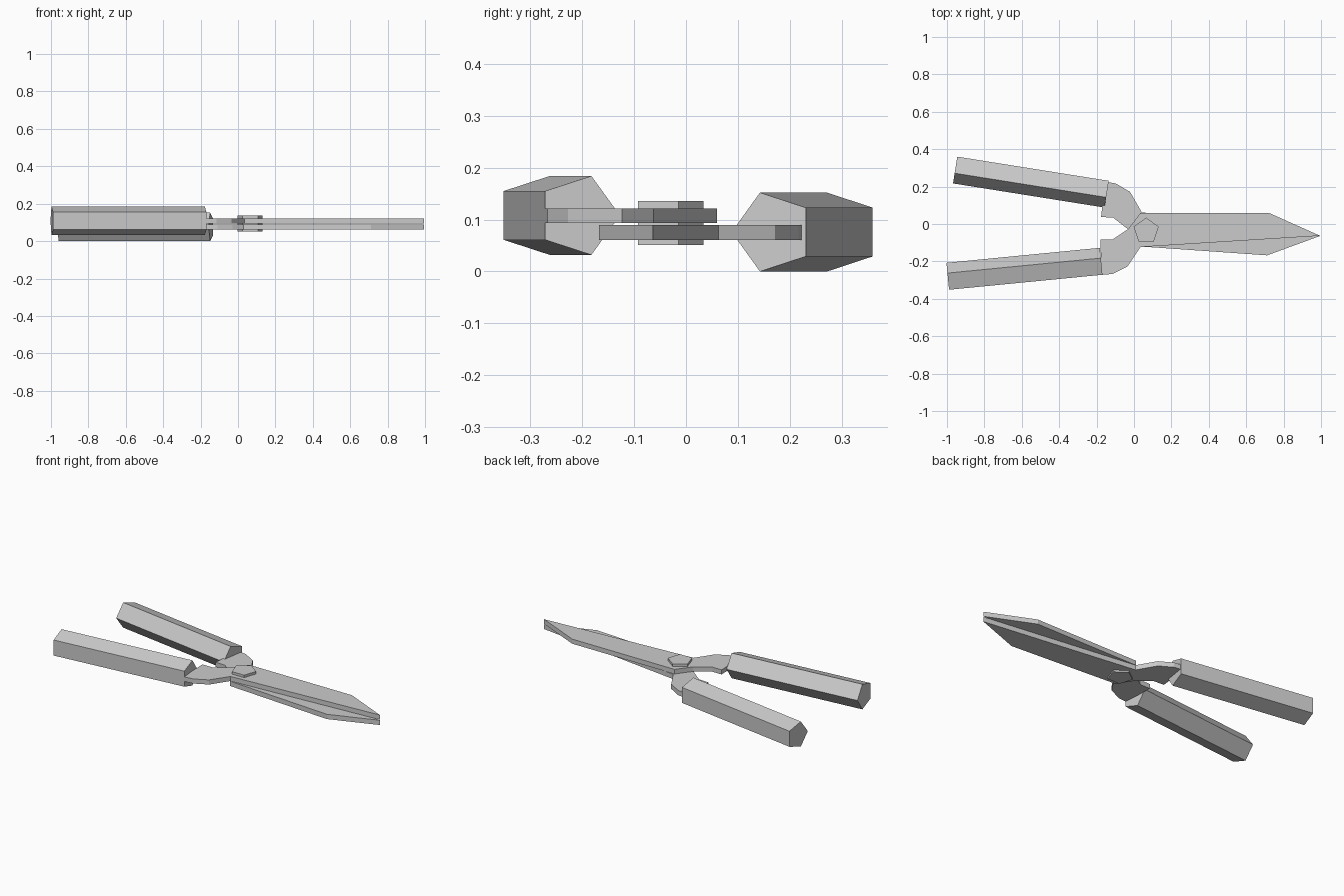
import bpy, bmesh
from math import sin, cos, radians, pi
from mathutils import Vector

if "Cube" in bpy.data.objects:
    bpy.data.objects.remove(bpy.data.objects["Cube"])

PIVOT = Vector((0.065, -0.031))
AXIS = radians(-2)            # closing axis of the two blades


def loft(name, a, b):
    """Closed prism between two matching rings of points."""
    bm = bmesh.new()
    va = [bm.verts.new(p) for p in a]
    vb = [bm.verts.new(p) for p in b]
    bm.faces.new(va)
    bm.faces.new(vb)
    n = len(va)
    for i in range(n):
        j = (i + 1) % n
        bm.faces.new((va[i], va[j], vb[j], vb[i]))
    bmesh.ops.recalc_face_normals(bm, faces=bm.faces)
    me = bpy.data.meshes.new(name)
    bm.to_mesh(me)
    bm.free()
    ob = bpy.data.objects.new(name, me)
    bpy.context.collection.objects.link(ob)
    return ob


def plate(name, outline, z0, z1):
    return loft(name, [(x, y, z0) for x, y in outline],
                [(x, y, z1) for x, y in outline])


def mirrored(p):
    """Reflect a point across the closing axis."""
    d = Vector(p) - PIVOT
    c, s = cos(2 * AXIS), sin(2 * AXIS)
    return PIVOT.x + c * d.x + s * d.y, PIVOT.y + s * d.x - c * d.y


def handle(name, near, far, z, side, r=0.08):
    """Five-sided grip with one ridge facing the closing axis."""
    d = (Vector(near) - Vector(far)).normalized()
    n = Vector((-d.y, d.x, 0)) * side
    up = Vector((0, 0, 1))

    def ring(p):
        c = Vector((*p, z))
        return [c + r * (n * cos(2 * pi * k / 5) + up * sin(2 * pi * k / 5))
                for k in range(5)]
    return loft(name, ring(near), ring(far))


# blade with its curved tang
blade = [(0.035, 0.06), (0.72, 0.06), (0.995, -0.063), (0.035, -0.123),
         (-0.035, -0.227), (-0.115, -0.267), (-0.174, -0.272),
         (-0.18, -0.083), (-0.115, -0.083), (-0.03, -0.026)]
plate("upper_blade", blade, 0.093, 0.121)
plate("lower_blade", [mirrored(p) for p in blade], 0.061, 0.090)

# grips
handle("front_handle", (-0.175, -0.207), (-0.995, -0.287), 0.108, 1)
handle("back_handle", (-0.145, 0.167), (-0.955, 0.296), 0.076, -1)

# pivot bolt
bolt = [(PIVOT.x + 0.07 * cos(pi / 2 + 2 * pi * k / 5),
         -0.036 + 0.07 * sin(pi / 2 + 2 * pi * k / 5)) for k in range(5)]
plate("pivot_bolt", bolt, 0.051, 0.136)
